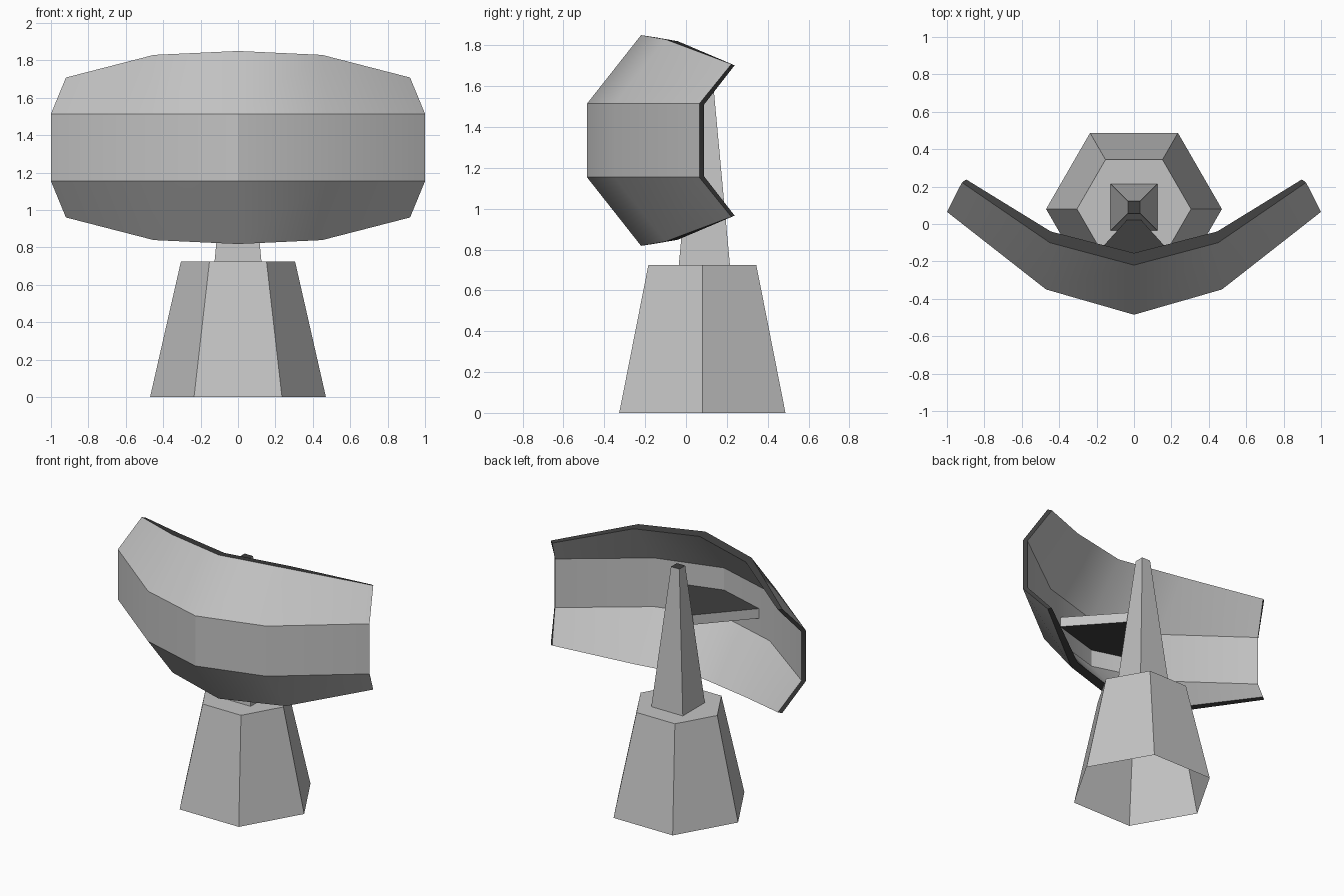
import bpy, bmesh
from math import radians, cos, sin

cube = bpy.data.objects.get("Cube")
if cube:
    bpy.data.objects.remove(cube)


def material(name, value):
    m = bpy.data.materials.new(name)
    m.use_nodes = True
    colour = (value, value, value, 1)
    m.diffuse_color = colour
    bsdf = next(n for n in m.node_tree.nodes if n.type == 'BSDF_PRINCIPLED')
    bsdf.inputs["Base Color"].default_value = colour
    return m


LIGHT, DARK = material("light grey", 0.55), material("dark grey", 0.05)


def finish(name, bm, is_dark=lambda f: False):
    """Turn a bmesh into an object, painting faces dark by a rule."""
    bmesh.ops.recalc_face_normals(bm, faces=bm.faces)
    bm.normal_update()
    for f in bm.faces:
        f.material_index = int(is_dark(f))
    mesh = bpy.data.meshes.new(name)
    bm.to_mesh(mesh)
    bm.free()
    mesh.materials.append(LIGHT)
    mesh.materials.append(DARK)
    ob = bpy.data.objects.new(name, mesh)
    bpy.context.collection.objects.link(ob)
    return ob


def loft(bm, bottom, top, z0, z1, floor=True):
    """Join two outlines at different heights, with a cap on top."""
    a = [bm.verts.new((x, y, z0)) for x, y in bottom]
    b = [bm.verts.new((x, y, z1)) for x, y in top]
    n = len(a)
    for i in range(n):
        j = (i + 1) % n
        bm.faces.new((a[i], a[j], b[j], b[i]))
    bm.faces.new(b)
    if floor:
        bm.faces.new(a[::-1])


def polygon(sides, radius, cy, turn=0):
    angles = [radians(turn + 360 * i / sides) for i in range(sides)]
    return [(radius * cos(a), cy + radius * sin(a)) for a in angles]


# Tapered six-sided base, open underneath
bm = bmesh.new()
loft(bm, polygon(6, 0.47, 0.08), polygon(6, 0.305, 0.08), 0, 0.725, floor=False)
finish("base", bm)

# Square tapered mast with a dark tip
bm = bmesh.new()
loft(bm, polygon(4, 0.177, 0.09, 45), polygon(4, 0.047, 0.09, 45), 0.725, 1.72)
finish("mast", bm, lambda f: f.normal.z > 0.9)

# Fan-shaped arm between mast and dish, dark above and below
half = [(0.035, 0.025), (0.355, -0.33)]
outline = half + [(0, -0.435)] + [(-x, y) for x, y in reversed(half)]
bm = bmesh.new()
loft(bm, outline, outline, 1.28, 1.35)
finish("support_arm", bm, lambda f: abs(f.normal.z) > 0.9)

# Dish: an outer and an inner shell joined by a dark rim
MID_Z = 1.334


def shell(bm, belt, lip):
    """Grid of four rows, mirrored left to right and top to bottom."""
    rows = []
    for pts, s in ((lip, -1), (belt, -1), (belt, 1), (lip, 1)):
        full = [(-x, y, z) for x, y, z in reversed(pts[1:])] + pts
        rows.append([bm.verts.new((x, y, MID_Z + s * z)) for x, y, z in full])
    for r0, r1 in zip(rows, rows[1:]):
        for i in range(len(r0) - 1):
            bm.faces.new((r0[i], r0[i + 1], r1[i + 1], r1[i]))
    edge = rows[0] + [r[-1] for r in rows[1:-1]]
    return edge + rows[-1][::-1] + [r[0] for r in rows[-2:0:-1]]


bm = bmesh.new()
outer = shell(bm, [(0, -0.485, 0.18), (0.47, -0.35, 0.18), (1, 0.065, 0.18)],
              [(0, -0.22, 0.516), (0.45, -0.1, 0.495), (0.92, 0.222, 0.374)])
inner = shell(bm, [(0, -0.43, 0.175), (0.46, -0.295, 0.175), (0.98, 0.088, 0.175)],
              [(0, -0.155, 0.506), (0.445, -0.04, 0.486), (0.897, 0.238, 0.368)])
rim = set()
for i in range(len(outer)):
    j = (i + 1) % len(outer)
    rim.add(bm.faces.new((outer[i], outer[j], inner[j], inner[i])))
dish = finish("dish", bm, lambda f: f in rim)

# Soft shading along the dish curve, crisp at the bends
bpy.ops.object.select_all(action='DESELECT')
dish.select_set(True)
bpy.context.view_layer.objects.active = dish
bpy.ops.object.shade_smooth_by_angle(angle=radians(30))
